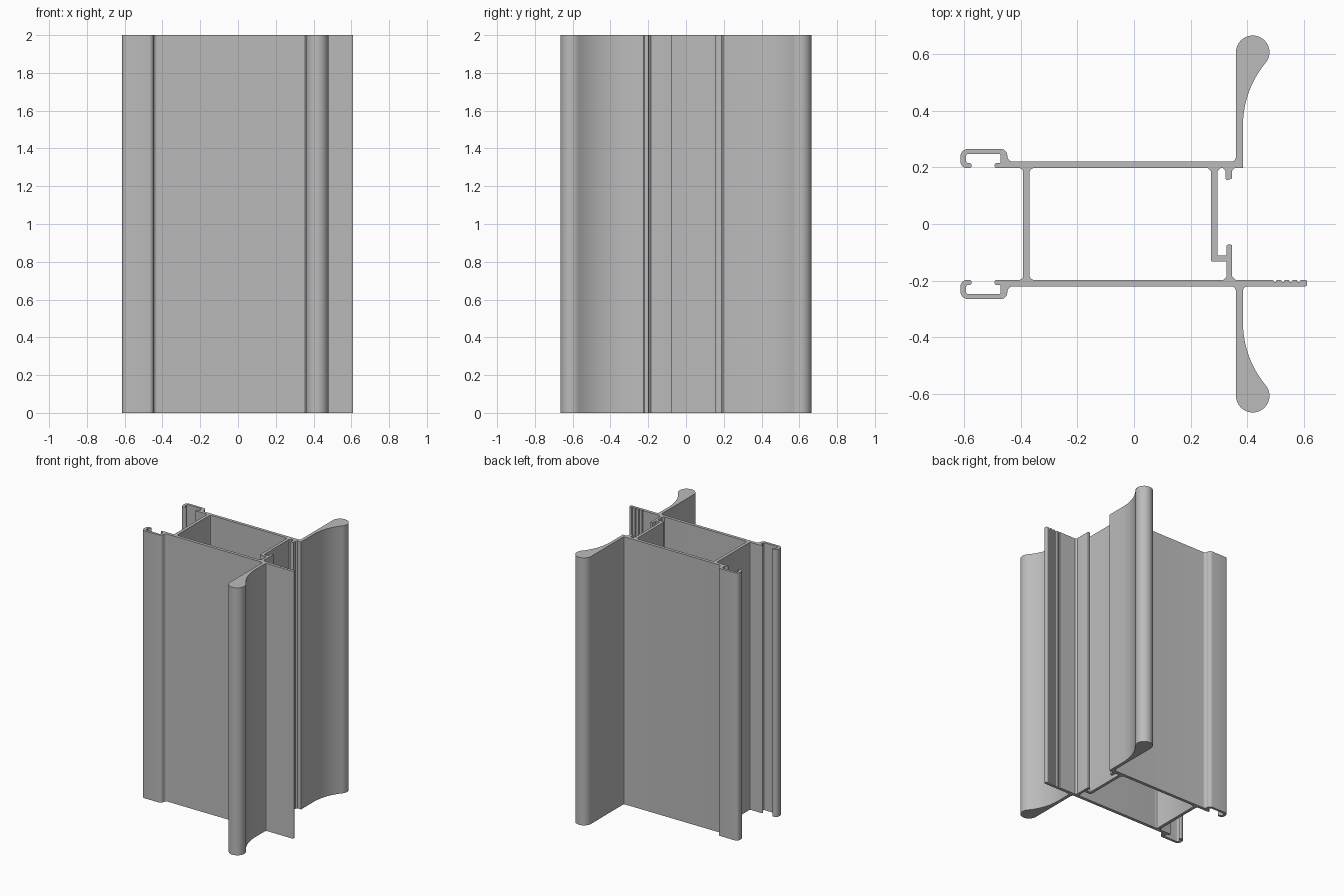
import bpy, bmesh, math
from mathutils import Vector

if "Cube" in bpy.data.objects:
    bpy.data.objects.remove(bpy.data.objects["Cube"], do_unlink=True)

LENGTH = 2.0
INNER, OUTER = 0.197, 0.22      # faces of the two long walls
FIN_L, FIN_R = 0.36, 0.384      # faces of the fin stems

metal = bpy.data.materials.new("aluminium grey")
metal.use_nodes = True
GREY = (0.5, 0.5, 0.5, 1)
metal.diffuse_color = GREY
metal.node_tree.nodes["Principled BSDF"].inputs["Base Color"].default_value = GREY


def rounded(points, steps=6):
    """Replace each (x, y, radius) corner by a smooth fillet."""
    out = []
    for i, (x, y, r) in enumerate(points):
        p = Vector((x, y))
        if r == 0:
            out.append(p)
            continue
        a = Vector(points[i - 1][:2]) - p
        b = Vector(points[(i + 1) % len(points)][:2]) - p
        half = a.angle(b) / 2
        cut = r / math.tan(half)
        start, end = p + a.normalized() * cut, p + b.normalized() * cut
        centre = p + (a.normalized() + b.normalized()).normalized() * (r / math.sin(half))
        u, v = start - centre, end - centre
        turn = u.angle(v)
        for k in range(steps + 1):
            t = k / steps * turn
            out.append(centre + (u * math.sin(turn - t) + v * math.sin(t)) / math.sin(turn))
    return out


def extrude(name, outline, side=1):
    """Extrude an outline along z; side=-1 mirrors it to the front."""
    bm = bmesh.new()
    face = bm.faces.new([bm.verts.new((p[0], p[1] * side, 0)) for p in outline])
    top = bmesh.ops.extrude_face_region(bm, geom=[face])["geom"]
    verts = [g for g in top if isinstance(g, bmesh.types.BMVert)]
    bmesh.ops.translate(bm, verts=verts, vec=(0, 0, LENGTH))
    bmesh.ops.recalc_face_normals(bm, faces=bm.faces)
    mesh = bpy.data.meshes.new(name)
    bm.to_mesh(mesh)
    bm.free()
    mesh.materials.append(metal)
    obj = bpy.data.objects.new(name, mesh)
    bpy.context.collection.objects.link(obj)
    bpy.ops.object.select_all(action='DESELECT')
    obj.select_set(True)
    bpy.context.view_layer.objects.active = obj
    bpy.ops.object.shade_smooth_by_angle(angle=math.radians(30))
    return obj


# Long wall ending in a C-shaped hook
HOOK = [(-0.447, OUTER, 0.02), (-0.447, 0.265, 0.024), (-0.613, 0.265, 0.028),
        (-0.613, INNER, 0.025), (-0.573, INNER, 0.008), (-0.573, 0.215, 0.008),
        (-0.592, 0.215, 0.006), (-0.592, 0.247, 0.006), (-0.471, 0.247, 0.005),
        (-0.471, 0.215, 0.006), (-0.492, 0.215, 0.008), (-0.492, INNER, 0.008)]
extrude("back_wall", rounded(HOOK + [(FIN_R, INNER, 0), (FIN_R, OUTER, 0)]))

# Front wall runs on into a serrated lip
teeth = []
for k in range(4):
    x, w = 0.497 + 0.028 * k, 0.007
    teeth += [(x - w, INNER, 0), (x - w / 2, INNER + w, 0),
              (x + w / 2, INNER + w, 0), (x + w, INNER, 0)]
tip = [(0.61, INNER, 0.006), (0.61, OUTER, 0.006)]
extrude("front_wall", rounded(HOOK + teeth + tip), side=-1)


# Fins: thin stem flaring along a concave curve into a round bulb
def fin(name, side, flare_right):
    f, r = 0.014, 0.059
    cx, cy = FIN_L + r, 0.665 - r
    pts = [Vector((FIN_L - f, OUTER)), Vector((FIN_L - f / 3, OUTER + f / 3)),
           Vector((FIN_L, OUTER + f))]
    for k in range(25):
        a = math.radians(180 - 215 * k / 24)
        pts.append(Vector((cx + r * math.cos(a), cy + r * math.sin(a))))
    a, b, c = pts[-1], Vector((FIN_R + 0.002, 0.475)), Vector((FIN_R, 0.345))
    for k in range(1, 17):
        t = k / 16
        pts.append(a * (1 - t) ** 2 + b * 2 * t * (1 - t) + c * t * t)
    if flare_right:
        pts += [Vector((FIN_R, OUTER + f)), Vector((FIN_R + f / 3, OUTER + f / 3)),
                Vector((FIN_R + f, OUTER))]
    else:
        pts.append(Vector((FIN_R, OUTER)))
    extrude(name, pts, side)


fin("back_fin", 1, False)
fin("front_fin", -1, True)

# Left web, filleted into both walls
f = 0.012
L, R = -0.391, -0.368
web = []
for x, s, d in ((L, 1, -1), (R, 1, 1), (R, -1, 1), (L, -1, -1)):
    ends = [(x + d * f, s * INNER), (x + d * f / 3, s * (INNER - f / 3)), (x, s * (INNER - f))]
    web += ends if d * s < 0 else ends[::-1]
# order: down the right side, up the left side
web = web[:3][::-1] + web[3:6][::-1] + web[6:9][::-1] + web[9:][::-1]
extrude("left_web", web)

# Right web with a step and an upright stop
A, B, C, D = 0.272, 0.294, 0.327, 0.346
extrude("right_web", rounded([
    (A - f, INNER, 0), (A, INNER - f, 0), (A, -0.132, 0.004), (C, -0.132, 0.004),
    (C, f - INNER, 0), (C - f, -INNER, 0), (D + f, -INNER, 0), (D, f - INNER, 0),
    (D, -0.073, 0.005), (C, -0.073, 0.005), (C, -0.112, 0.005), (B, -0.112, 0.005),
    (B, INNER - f, 0), (B + f, INNER, 0)]))

# Short stop hanging from the back wall
extrude("back_stop", rounded([
    (C - 0.013, INNER, 0), (C - 0.004, INNER - 0.009, 0), (C - 0.004, 0.153, 0.006),
    (D, 0.16, 0.006), (D, INNER - 0.009, 0), (D + 0.009, INNER, 0)]))
